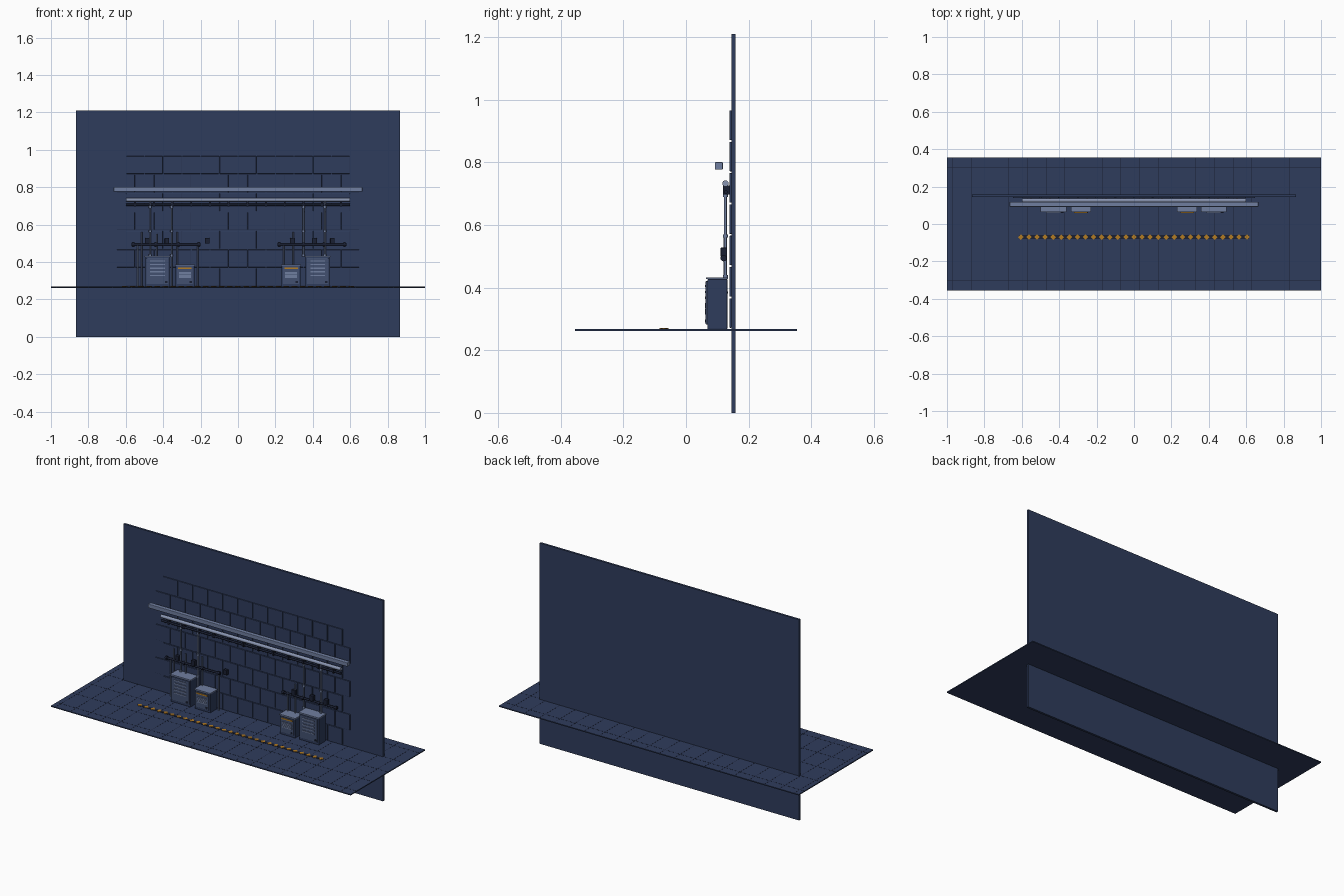
import bpy, bmesh, math
from mathutils import Matrix, Vector

if "Cube" in bpy.data.objects:
    bpy.data.objects.remove(bpy.data.objects["Cube"])

def mat(name, r, g, b):
    m = bpy.data.materials.new(name)
    m.diffuse_color = (r, g, b, 1)
    m.use_nodes = True
    m.node_tree.nodes["Principled BSDF"].inputs["Base Color"].default_value = m.diffuse_color
    return m

NAVY = mat("navy", 0.028, 0.045, 0.108)
DARK = mat("dark_navy", 0.010, 0.014, 0.032)
STEEL = mat("steel_blue", 0.16, 0.21, 0.35)
LIGHT = mat("pale_steel", 0.25, 0.30, 0.44)
PANEL = mat("slate", 0.055, 0.08, 0.16)
AMBER = mat("amber", 0.45, 0.20, 0.017)

def finish(name, bm, material, bevel=0, smooth=False):
    bmesh.ops.recalc_face_normals(bm, faces=bm.faces)
    me = bpy.data.meshes.new(name)
    bm.to_mesh(me)
    bm.free()
    me.materials.append(material)
    ob = bpy.data.objects.new(name, me)
    bpy.context.collection.objects.link(ob)
    if bevel:
        md = ob.modifiers.new("bevel", 'BEVEL')
        md.width, md.segments = bevel, 2
    if smooth:
        for p in me.polygons:
            p.use_smooth = len(p.vertices) == 4
    return ob

def boxes(name, items, material, bevel=0, turn=0):
    """Each item is (x0, x1, y0, y1, z0, z1)."""
    bm = bmesh.new()
    for x0, x1, y0, y1, z0, z1 in items:
        m = (Matrix.Translation(((x0 + x1) / 2, (y0 + y1) / 2, (z0 + z1) / 2))
             @ Matrix.Rotation(turn, 4, 'Z')
             @ Matrix.Diagonal((x1 - x0, y1 - y0, z1 - z0, 1)))
        bmesh.ops.create_cube(bm, size=1, matrix=m)
    return finish(name, bm, material, bevel)

def rods(name, items, material, sides=12):
    """Each item is (start, end, radius)."""
    bm = bmesh.new()
    for a, b, r in items:
        a, b = Vector(a), Vector(b)
        d = b - a
        m = Matrix.Translation((a + b) / 2) @ d.to_track_quat('Z', 'Y').to_matrix().to_4x4()
        bmesh.ops.create_cone(bm, cap_ends=True, segments=sides, radius1=r, radius2=r,
                              depth=d.length, matrix=m)
    return finish(name, bm, material, smooth=True)

FZ = 0.268  # floor top

# Back wall and floor slab
boxes("back_wall", [(-0.865, 0.865, 0.145, 0.158, 0, 1.21)], NAVY)
boxes("floor", [(-1, 1, -0.355, 0.355, 0.262, FZ)], NAVY)

# Floor joints
joints = [(x - 0.001, x + 0.001, -0.352, 0.352, FZ - 0.002, FZ + 0.0005)
          for x in [-0.97 + 0.1 * i for i in range(20)]]
joints += [(-1, 1, y - 0.001, y + 0.001, FZ - 0.002, FZ + 0.0005)
           for y in (-0.3, -0.15, 0, 0.15, 0.3)]
boxes("floor_joints", joints, DARK)

# Staggered wall panels
tiles = []
for row in range(7):
    n = 12 + row % 2
    z = 0.27 + 0.1 * row
    for i in range(n):
        x = (i - n / 2) * 0.1
        tiles.append((x + 0.002, x + 0.098, 0.139, 0.146, z + 0.002, z + 0.096))
boxes("wall_panels", tiles, NAVY, bevel=0.0015)

# Floor warning strip
boxes("warning_strip", [(-0.615, 0.615, -0.08, -0.06, FZ, FZ + 0.0015)], DARK)
boxes("warning_marks", [(x - 0.0105, x + 0.0105, -0.0805, -0.0595, FZ, FZ + 0.003)
                        for x in [-0.605 + 0.0432 * i for i in range(29)]],
      AMBER, turn=math.pi / 4)

# Overhead duct and pipes
boxes("overhead_duct", [(-0.665, 0.665, 0.092, 0.118, 0.777, 0.801)], STEEL, bevel=0.003)
rods("main_pipe", [((-0.6, 0.126, 0.733), (0.6, 0.126, 0.733), 0.010)], LIGHT, 16)
rods("cable_pipe", [((-0.6, 0.127, 0.706), (0.6, 0.127, 0.706), 0.006)], DARK)
boxes("pipe_brackets", [(x - 0.005, x + 0.005, 0.119, 0.140, 0.697, 0.726)
                        for x in [-0.55 + 0.1 * i for i in range(12)]], DARK)

# Vertical drop pipes: x, low z, high z
drops = [(-0.47, 0.43, 0.73), (-0.355, FZ, 0.73), (0.35, 0.43, 0.73), (0.465, 0.43, 0.73)]
stubs = [(-0.535, FZ, 0.50), (-0.515, FZ, 0.56), (-0.435, 0.43, 0.55),
         (-0.325, 0.385, 0.56), (-0.215, FZ, 0.50), (0.245, 0.385, 0.50), (0.295, 0.385, 0.56)]
rods("drop_pipes", [((x, 0.126, a), (x, 0.126, b), 0.0045) for x, a, b in drops], STEEL)
rods("stub_pipes", [((x, 0.124, a), (x, 0.124, b), 0.004) for x, a, b in stubs], STEEL)
rods("pipe_collars", [((x, 0.126, z), (x, 0.126, z + 0.01), 0.0075)
                      for x, a, b in drops for z in (0.43, 0.56, 0.69)], STEEL)

# Lower pipe runs with valve blocks
rods("lower_pipes", [((a, 0.12, 0.494), (b, 0.12, 0.494), 0.006)
                     for a, b in ((-0.57, -0.2), (0.21, 0.58))], DARK)
boxes("valve_blocks", [(x - 0.012, x + 0.012, 0.111, 0.131, 0.498, 0.528)
                       for x in (-0.485, -0.38, -0.165, 0.29, 0.41, 0.505)], DARK, bevel=0.002)
rods("pipe_joints", [((x - 0.006, 0.12, 0.494), (x + 0.006, 0.12, 0.494), 0.010)
                     for x in (-0.56, -0.44, -0.32, -0.21, 0.22, 0.35, 0.46, 0.57)], DARK)

# Cabinets
def cabinet(name, x0, x1, top, stripe):
    w = x1 - x0
    boxes(name + "_body", [(x0, x1, 0.068, 0.132, FZ, top - 0.006)], NAVY, bevel=0.002)
    boxes(name + "_lid", [(x0 - 0.002, x1 + 0.002, 0.064, 0.134, top - 0.006, top)], STEEL)
    boxes(name + "_door", [(x0 + 0.008, x1 - 0.008, 0.063, 0.07, FZ + 0.014, top - 0.012)],
          PANEL, bevel=0.002)
    high = top - (0.04 if stripe else 0.025)
    step = (high - FZ - 0.045) / 5
    boxes(name + "_louvers", [(x0 + 0.2 * w, x1 - 0.2 * w, 0.060, 0.065,
                               high - step * i - 0.006, high - step * i)
                              for i in range(5)], STEEL)
    boxes(name + "_latch", [(x1 - 0.028, x1 - 0.014, 0.060, 0.065, FZ + 0.02, FZ + 0.03)], DARK)
    if stripe:
        boxes(name + "_stripe", [(x0 + 0.15 * w, x1 - 0.15 * w, 0.060, 0.065,
                                  top - 0.024, top - 0.016)], AMBER)

cabinet("large_cabinet_left", -0.497, -0.363, 0.433, False)
cabinet("small_cabinet_left", -0.335, -0.232, 0.388, True)
cabinet("small_cabinet_right", 0.232, 0.335, 0.388, True)
cabinet("large_cabinet_right", 0.36, 0.492, 0.433, False)
